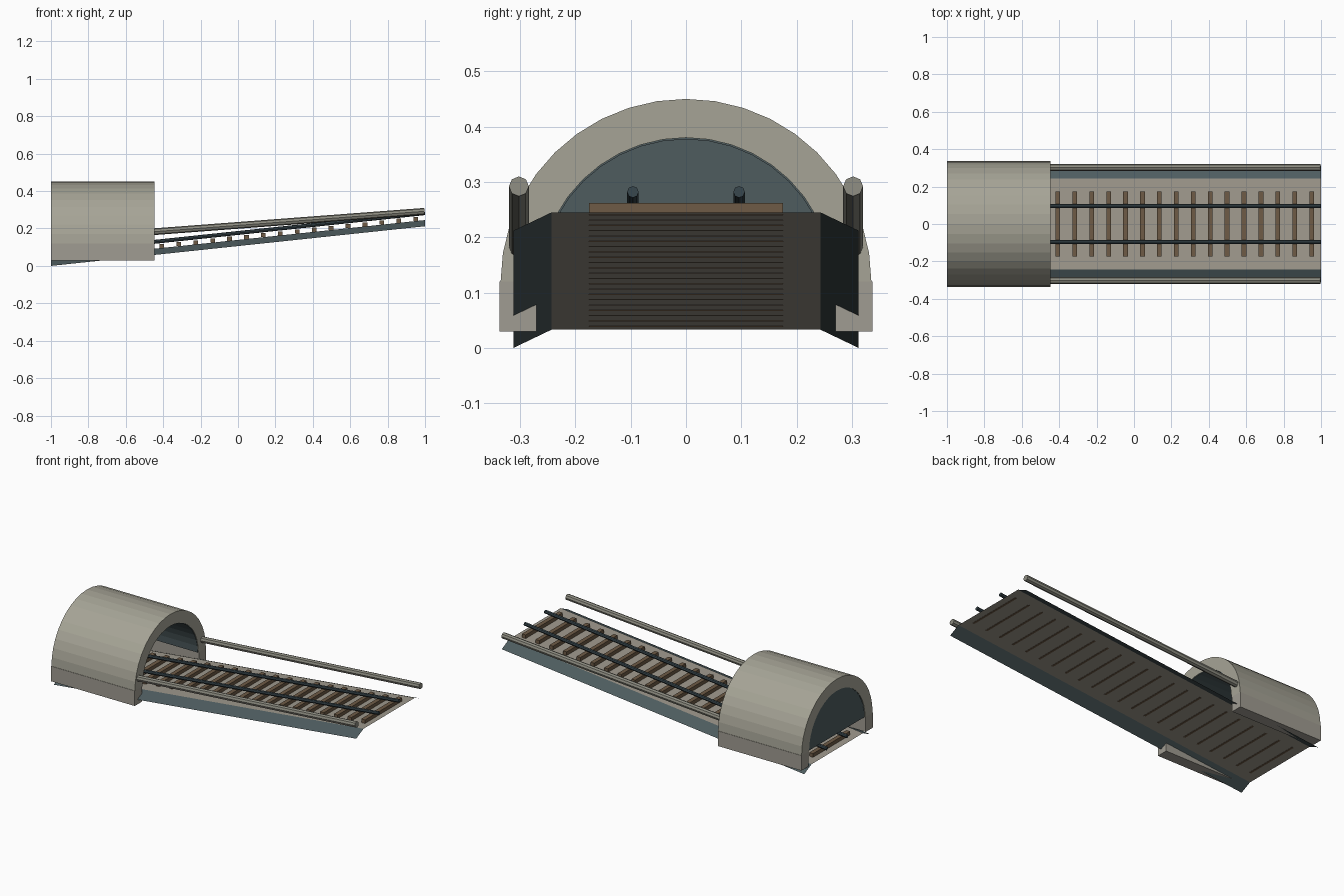
import bpy, bmesh, math
from mathutils import Vector

if "Cube" in bpy.data.objects:
    bpy.data.objects.remove(bpy.data.objects["Cube"])


def material(name, hexcode):
    m = bpy.data.materials.new(name)
    lin = [(int(hexcode[i:i + 2], 16) / 255) for i in (0, 2, 4)]
    lin = [c / 12.92 if c <= 0.04045 else ((c + 0.055) / 1.055) ** 2.4 for c in lin]
    m.diffuse_color = (*lin, 1)
    m.use_nodes = True
    m.node_tree.nodes["Principled BSDF"].inputs["Base Color"].default_value = m.diffuse_color
    return m


CONCRETE = material("tunnel concrete", "A6A496")
BALLAST = material("trackbed grey", "A09A8E")
FOOTING = material("footing grey", "A09C92")
SLATE = material("dark slate", "4E5C5F")
STEEL = material("rail steel", "36444A")
WOOD = material("sleeper brown", "6E5B46")
RAILING = material("railing grey", "8C8B80")

SLOPE = 0.106


def deck_z(x):
    return 0.033 + SLOPE * (x + 1)


def finish(name, bm, mat, recalc=True):
    if recalc:
        bmesh.ops.recalc_face_normals(bm, faces=bm.faces)
    me = bpy.data.meshes.new(name)
    bm.to_mesh(me)
    bm.free()
    me.materials.append(mat)
    ob = bpy.data.objects.new(name, me)
    bpy.context.collection.objects.link(ob)
    return ob


def box(name, lo, hi, mat):
    bm = bmesh.new()
    bmesh.ops.create_cube(bm, size=1)
    for v in bm.verts:
        v.co = [(lo[i] + hi[i]) / 2 + v.co[i] * (hi[i] - lo[i]) for i in range(3)]
    return finish(name, bm, mat)


def tube(name, a, b, radius, mat):
    a, b = Vector(a), Vector(b)
    bm = bmesh.new()
    bmesh.ops.create_cone(bm, cap_ends=True, segments=8, radius1=radius, radius2=radius,
                          depth=(b - a).length)
    bm.transform((b - a).to_track_quat('Z', 'Y').to_matrix().to_4x4())
    bmesh.ops.translate(bm, verts=bm.verts, vec=(a + b) / 2)
    return finish(name, bm, mat)


def extrude_profile(name, pts, x0, x1, mat):
    """Solid from a closed (y, z) outline, pushed along x."""
    bm = bmesh.new()
    face = bm.faces.new([bm.verts.new((x0, y, z)) for y, z in pts])
    ext = bmesh.ops.extrude_face_region(bm, geom=[face])
    bmesh.ops.translate(bm, vec=(x1 - x0, 0, 0),
                        verts=[g for g in ext["geom"] if isinstance(g, bmesh.types.BMVert)])
    return finish(name, bm, mat)


def arc(ry, rz, n=20, zc=0.12):
    return [(ry * math.cos(math.pi * i / n), zc + rz * math.sin(math.pi * i / n))
            for i in range(n + 1)]


def sheet(name, y0, dz0, y1, dz1, mat):
    """Thin sloping strip following the track."""
    bm = bmesh.new()
    co = [(-1, y0, dz0), (1, y0, dz0), (1, y1, dz1), (-1, y1, dz1)]
    bm.faces.new([bm.verts.new((x, y, deck_z(x) + dz)) for x, y, dz in co])
    bm.normal_update()
    for f in bm.faces:
        if f.normal.z < 0:
            f.normal_flip()
    return finish(name, bm, mat, recalc=False)


# Sloping trackbed with flared skirts, open underneath
sheet("trackbed", -0.243, 0, 0.243, 0, BALLAST)
for side, s in (("left", 1), ("right", -1)):
    sheet(f"{side}_skirt", s * 0.243, 0, s * 0.312, -0.033, SLATE)

# Level sleepers stepping up the slope
for i in range(22):
    x = -0.95 + i * 1.9 / 21
    z = deck_z(x)
    box(f"sleeper_{i + 1}", (x - 0.0125, -0.175, z), (x + 0.0125, 0.175, z + 0.022), WOOD)

# Rails and side railings
for side, s in (("left", 1), ("right", -1)):
    tube(f"{side}_rail", (-0.999, s * 0.096, deck_z(-1) + 0.037),
         (0.999, s * 0.096, deck_z(1) + 0.037), 0.0105, STEEL)
    tube(f"{side}_railing", (-0.99, s * 0.302, 0.142), (0.997, s * 0.302, 0.292), 0.018, RAILING)

# Tunnel: arch shell, footings, lining and dark end wall
X0, X1 = -0.999, -0.447
extrude_profile("tunnel_arch", arc(0.335, 0.33) + arc(0.264, 0.26)[::-1], X0, X1, CONCRETE)
extrude_profile("tunnel_lining", arc(0.264, 0.2605) + arc(0.261, 0.257)[::-1],
                X0 + 0.003, X1 - 0.003, SLATE)
extrude_profile("tunnel_end_wall", arc(0.262, 0.258), X0 + 0.004, X0 + 0.014, SLATE)
for side, s in (("left", 1), ("right", -1)):
    ys = sorted((s * 0.27, s * 0.337))
    box(f"{side}_footing", (X0, ys[0], 0.03), (X1, ys[1], 0.12), FOOTING)
